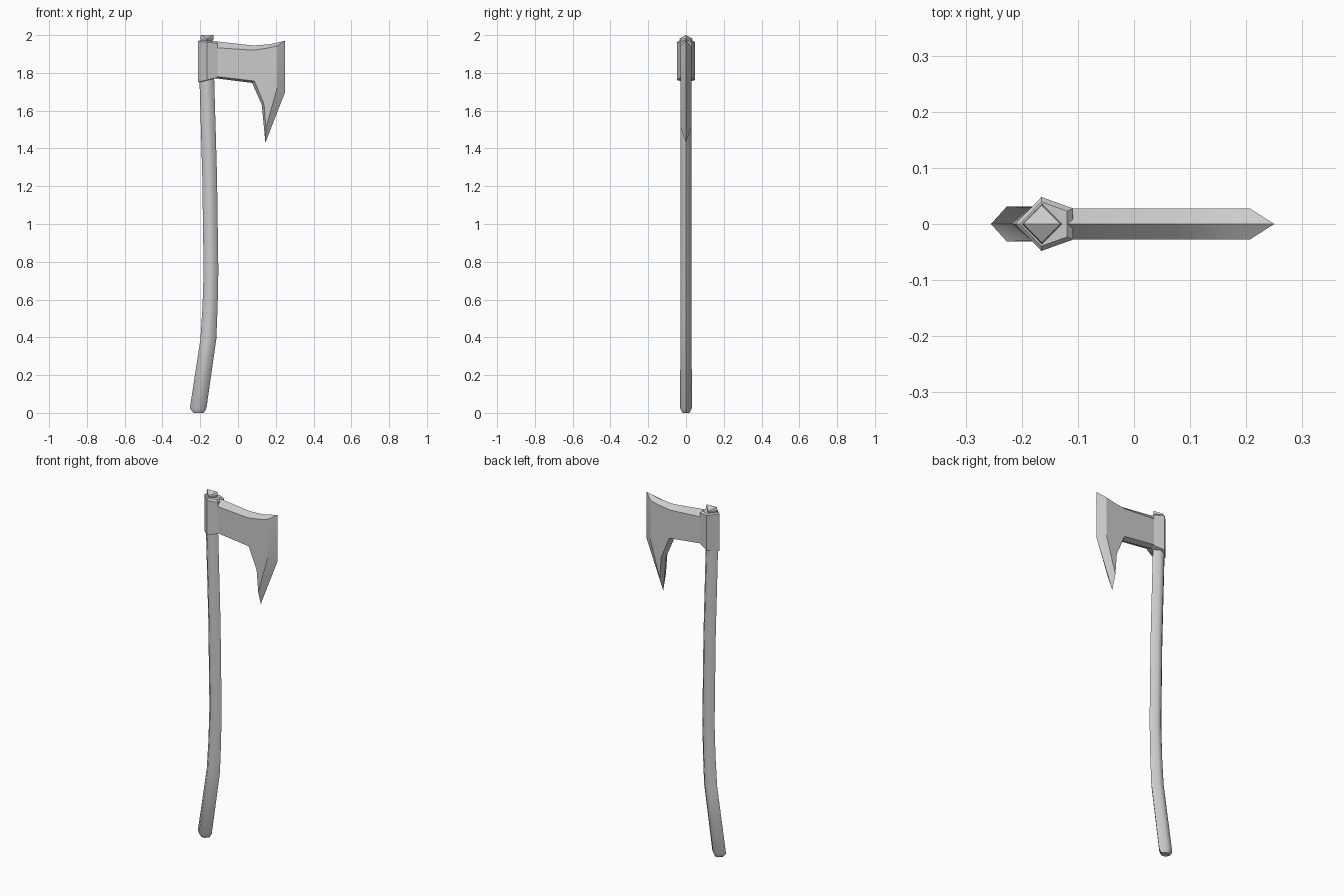
import bpy, bmesh, math

if "Cube" in bpy.data.objects:
    bpy.data.objects.remove(bpy.data.objects["Cube"])


def finish(name, bm, angle):
    bmesh.ops.recalc_face_normals(bm, faces=bm.faces)
    me = bpy.data.meshes.new(name)
    bm.to_mesh(me)
    bm.free()
    ob = bpy.data.objects.new(name, me)
    bpy.context.collection.objects.link(ob)
    bpy.ops.object.select_all(action='DESELECT')
    ob.select_set(True)
    bpy.context.view_layer.objects.active = ob
    bpy.ops.object.shade_smooth_by_angle(angle=math.radians(angle))
    return ob


def bridge(bm, a, b):
    n = len(a)
    for i in range(n):
        j = (i + 1) % n
        bm.faces.new((a[i], a[j], b[j], b[i]))


def loft(name, rings, angle=30):
    bm = bmesh.new()
    loops = [[bm.verts.new(p) for p in r] for r in rings]
    for a, b in zip(loops, loops[1:]):
        bridge(bm, a, b)
    bm.faces.new(loops[0][::-1])
    bm.faces.new(loops[-1])
    return finish(name, bm, angle)


# curved hexagonal handle: z, centre x, half width, half depth
def hexagon(z, cx, rx, ry):
    return [(cx + sx * rx, sy * ry, z) for sx, sy in
            ((1, 0), (0.36, 1), (-0.36, 1), (-1, 0), (-0.36, -1), (0.36, -1))]


loft("handle", [hexagon(*s) for s in (
    (0.0, -0.209, 0.027, 0.019), (0.024, -0.211, 0.044, 0.031),
    (0.39, -0.157, 0.042, 0.030), (0.56, -0.148, 0.040, 0.029),
    (0.75, -0.143, 0.039, 0.028), (1.25, -0.150, 0.039, 0.028),
    (1.80, -0.166, 0.039, 0.028), (1.95, -0.166, 0.035, 0.028))], 50)


# diamond handle end with a ridged top
def diamond(cx, rx, ry, z, drop=0.0):
    return [(cx + rx, 0, z), (cx, ry, z - drop),
            (cx - rx, 0, z), (cx, -ry, z - drop)]


bm = bmesh.new()
loops = [[bm.verts.new(p) for p in d] for d in (
    diamond(-0.164, 0.028, 0.028, 1.94), diamond(-0.164, 0.030, 0.029, 1.97),
    diamond(-0.164, 0.036, 0.036, 1.985, 0.005),
    diamond(-0.164, 0.033, 0.033, 2.0, 0.018))]
for a, b in zip(loops, loops[1:]):
    bridge(bm, a, b)
bm.faces.new(loops[0][::-1])
t = loops[-1]
bm.faces.new((t[0], t[1], t[2]))
bm.faces.new((t[0], t[2], t[3]))
finish("handle_end", bm, 20)


# collar wrapped around the handle, flaring into the blade
def collar(k, zl, zm, zr):
    c = -0.165
    return [(c + dx * k, y * k, z) for dx, y, z in
            ((-0.047, 0, zl), (0, -0.048, zm), (0.056, -0.028, zr),
             (0.056, 0.028, zr), (0, 0.048, zm))]


loft("collar", [collar(0.86, 1.75, 1.76, 1.772), collar(1, 1.752, 1.762, 1.776),
                collar(1, 1.967, 1.962, 1.957), collar(0.82, 1.972, 1.97, 1.968)])

# blade: sharp outline on the centre plane, raised flat on both sides
edge = [(-0.125, 1.968), (0.08, 1.945), (0.165, 1.951), (0.25, 1.97), (0.25, 1.70),
        (0.145, 1.43), (0.126, 1.63), (0.075, 1.747), (-0.125, 1.772)]
flat = [(-0.125, 1.934), (0.08, 1.92), (0.15, 1.93), (0.206, 1.942), (0.206, 1.715),
        (0.148, 1.51), (0.138, 1.635), (0.087, 1.757), (-0.125, 1.782)]
bm = bmesh.new()
rim = [bm.verts.new((x, 0, z)) for x, z in edge]
for s in (-1, 1):
    side = [bm.verts.new((x, s * 0.028, z)) for x, z in flat]
    bridge(bm, rim, side)
    bm.faces.new(side)
finish("blade", bm, 25)
